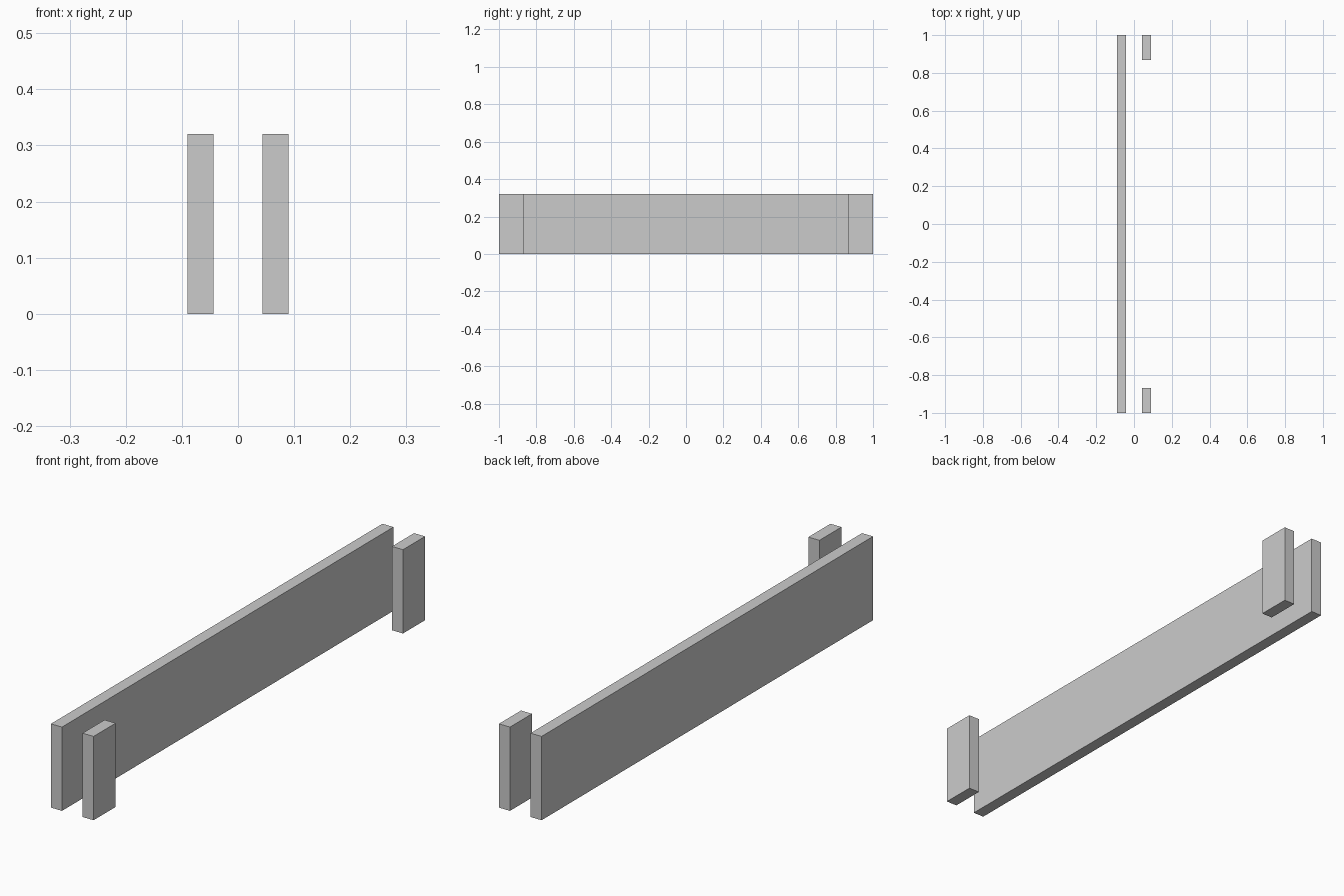
import bpy

if "Cube" in bpy.data.objects:
    bpy.data.objects.remove(bpy.data.objects["Cube"])

HEIGHT = 0.32
INNER, OUTER = 0.0435, 0.09   # panel faces measured from the centre plane
POST_START = 0.867            # inner end of each short post along y


def box(name, x, y, z):
    """Add a box spanning the given (min, max) ranges."""
    spans = (x, y, z)
    bpy.ops.mesh.primitive_cube_add(size=1, location=[(a + b) / 2 for a, b in spans])
    obj = bpy.context.object
    obj.name = name
    obj.scale = [b - a for a, b in spans]
    bpy.ops.object.transform_apply(location=False, rotation=False, scale=True)
    return obj


# Long panel on the left side
box("long_panel", (-OUTER, -INNER), (-1, 1), (0, HEIGHT))

# Short posts facing each end of the panel
for name, y in (("front_post", (-1, -POST_START)), ("back_post", (POST_START, 1))):
    box(name, (INNER, OUTER), y, (0, HEIGHT))
